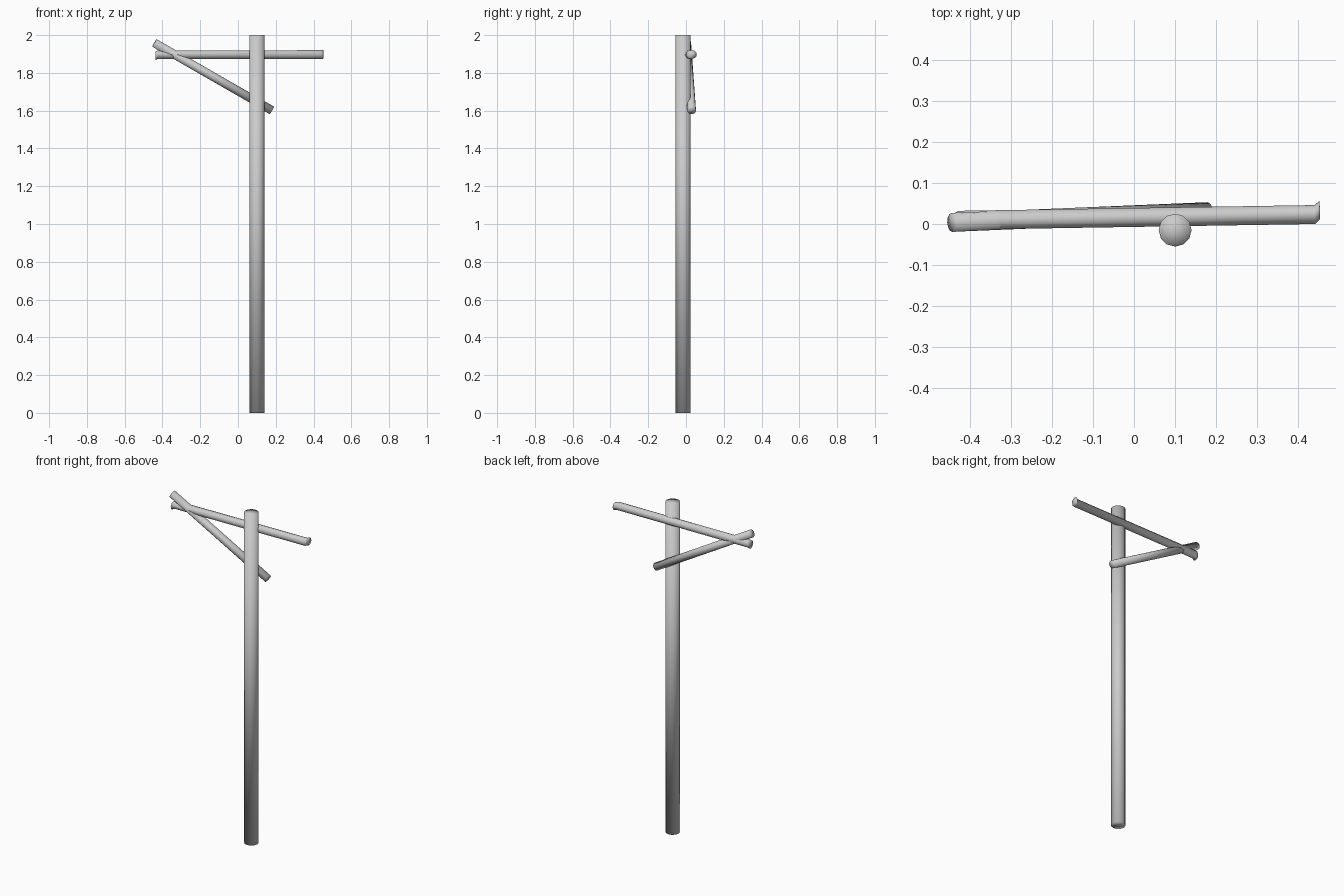
import bpy
from mathutils import Vector

if "Cube" in bpy.data.objects:
    bpy.data.objects.remove(bpy.data.objects["Cube"], do_unlink=True)

# One plain grey for every pole
grey = bpy.data.materials.new("plain_grey")
grey.use_nodes = True
colour = (0.6, 0.6, 0.6, 1)
grey.diffuse_color = colour
grey.node_tree.nodes["Principled BSDF"].inputs["Base Color"].default_value = colour


def pole(name, start, end, radius, sides=12):
    """Round pole between two points, with softly shaded fan caps."""
    start, end = Vector(start), Vector(end)
    axis = end - start
    bpy.ops.mesh.primitive_cylinder_add(
        vertices=sides, radius=radius, depth=axis.length,
        end_fill_type='TRIFAN', location=(start + end) / 2,
        rotation=axis.to_track_quat('Z', 'Y').to_euler())
    obj = bpy.context.object
    obj.name = name
    obj.data.materials.append(grey)
    bpy.ops.object.transform_apply(location=True, rotation=True, scale=True)
    bpy.ops.object.shade_smooth()
    return obj


def flare(obj, end_x, middle_x, offset):
    """Add a bent tip: extend the end ring outward and sideways."""
    bpy.ops.object.mode_set(mode='EDIT')
    bpy.ops.mesh.select_all(action='DESELECT')
    bpy.ops.object.mode_set(mode='OBJECT')
    side = 1 if end_x > middle_x else -1
    for face in obj.data.polygons:
        face.select = side * face.normal.x > 0.9
    bpy.ops.object.mode_set(mode='EDIT')
    bpy.ops.mesh.extrude_region_move(TRANSFORM_OT_translate={"value": offset})
    bpy.ops.object.mode_set(mode='OBJECT')


# Upright post
pole("post", (0.10, -0.015, 0), (0.10, -0.015, 2), 0.04)

# Level crossbeam behind the post, with slightly bent tips
beam = pole("crossbeam", (-0.427, 0.009, 1.896), (0.44, 0.023, 1.897), 0.023)
flare(beam, 0.44, 0, (0.012, 0.011, 0.001))
flare(beam, -0.427, 0, (-0.01, -0.006, -0.006))

# Diagonal brace
pole("brace", (-0.443, 0.004, 1.959), (0.18, 0.030, 1.601), 0.023)
